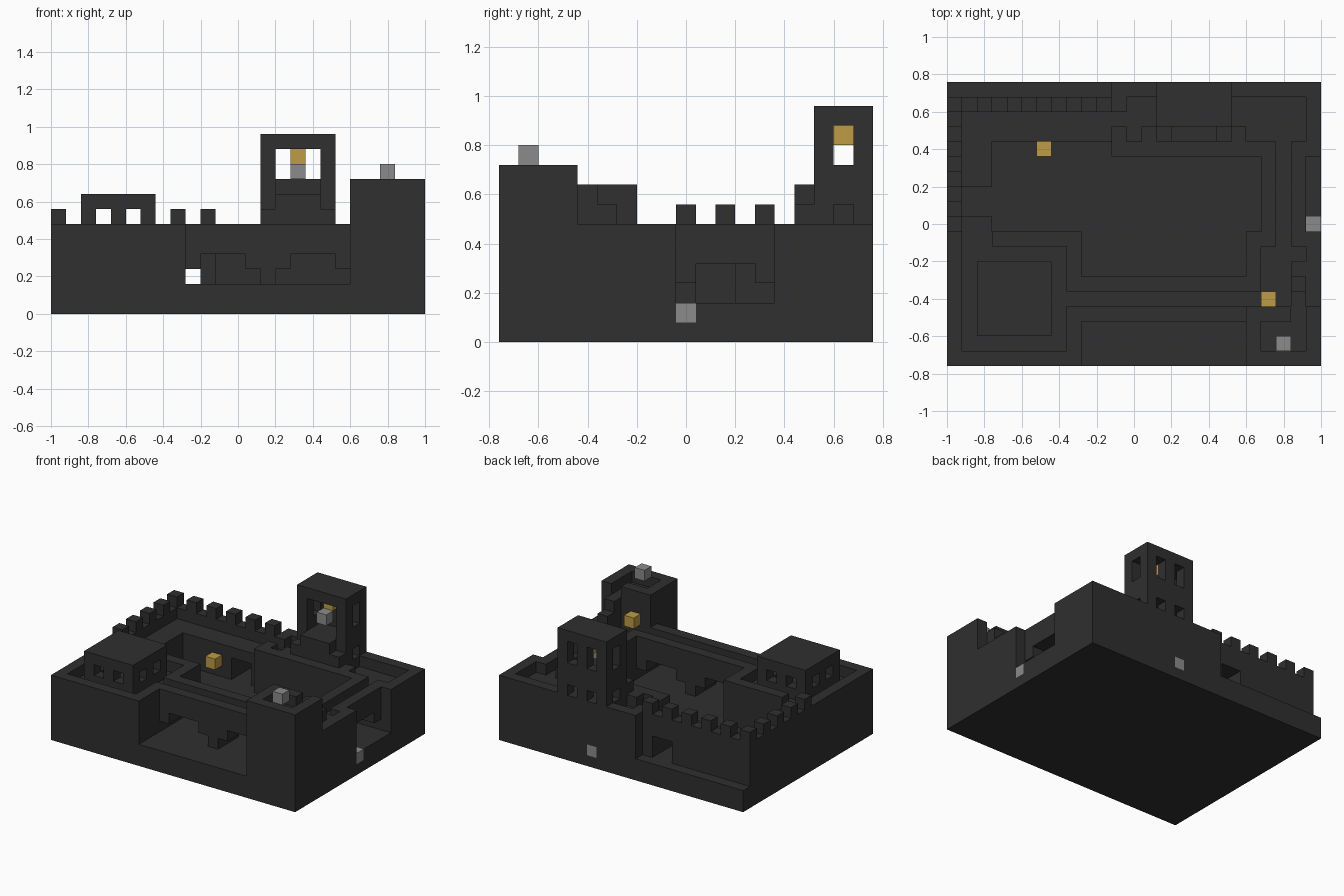
import bpy, bmesh
from math import radians
from mathutils import Vector

old = bpy.data.objects.get("Cube")
if old:
    bpy.data.objects.remove(old, do_unlink=True)

UNIT = 0.08                          # edge of one block
ORIGIN = Vector((-1.0, -0.76, 0.0))
STEPS = [Vector(v) for v in ((1, 0, 0), (0, 1, 0), (0, 0, 1))]


def material(name, colour):
    mat = bpy.data.materials.new(name)
    mat.use_nodes = True
    mat.diffuse_color = (*colour, 1)
    shader = next(n for n in mat.node_tree.nodes if n.type == 'BSDF_PRINCIPLED')
    shader.inputs["Base Color"].default_value = (*colour, 1)
    return mat


stone = material("dark stone", (0.029, 0.029, 0.029))
grey = material("grey marker", (0.26, 0.26, 0.26))
gold = material("gold marker", (0.52, 0.33, 0.06))


def box(x0, x1, y0, y1, z0, z1):
    """Set of unit blocks filling a range of the grid."""
    return {(x, y, z) for x in range(x0, x1)
            for y in range(y0, y1) for z in range(z0, z1)}


def block(x, y, z):
    return {(x, y, z)}


FLOOR, WALK, TOP = 2, 5, 6           # courtyard, wall walk and parapet heights


def wall(x0, x1, y0, y1, top=TOP):
    return box(x0, x1, y0, y1, FLOOR, top)


def trench(x0, x1, y0, y1):
    """Wall walk sunk one block below the parapet."""
    return box(x0, x1, y0, y1, WALK, TOP)


def arch(start, along_x, near, far):
    """Stepped arch five blocks wide, through the wall from near to far."""
    cut = set()
    for inset, z in ((0, FLOOR), (1, FLOOR + 1)):
        a, b = start + inset, start + 5 - inset
        cut |= box(a, b, near, far, z, z + 1) if along_x else box(near, far, a, b, z, z + 1)
    return cut


parts = {}

# Markers
markers = {
    "roof_marker": (block(22, 1, 9), grey),
    "tower_marker": (block(16, 16, 9), grey),
    "side_marker": (block(24, 9, 1), grey),
    "back_marker": (block(15, 18, 1), grey),
    "tower_prize": (block(16, 17, 10), gold),
    "walk_prize": (block(21, 4, 6), gold),
    "courtyard_prize": (block(6, 14, 3), gold),
}

# Ground slab
parts["foundation"] = box(0, 25, 0, 19, 0, FLOOR) - block(24, 9, 1) - block(15, 18, 1)

# Front wall with two arches and its walk
parts["front_wall"] = (wall(9, 20, 3, 6) - arch(9, True, 3, 6)
                       - arch(15, True, 3, 6) - trench(9, 20, 4, 5))

# Left side wall with one arch
parts["left_wall"] = wall(21, 24, 9, 14) - arch(9, False, 21, 24) - trench(22, 23, 9, 14)

# Front left bastion with roof platform and stairs
bastion = wall(20, 25, 0, 9) - trench(20, 24, 4, 5) - trench(21, 24, 5, 8) - trench(22, 23, 8, 9)
bastion |= box(20, 25, 0, 4, TOP, 9)
bastion -= box(21, 24, 1, 3, 8, 9) | box(23, 24, 3, 4, 8, 9)
parts["front_left_bastion"] = bastion
parts["bastion_stairs"] = set()
for n in range(3):
    parts["bastion_stairs"] |= box(23, 24, 4 + n, 5 + n, WALK, 8 - n)

# Back left wall and corner walk
parts["back_left_wall"] = (wall(11, 25, 14, 19) - trench(19, 24, 15, 18)
                           - trench(12, 14, 15, 18) - trench(11, 12, 16, 17)
                           - trench(22, 23, 14, 15))

# Stairs rising from both sides to the tower entrance
stairs = box(15, 18, 15, 16, TOP, 8)
for low, high in ((13, 14), (19, 18)):
    stairs |= block(low, 15, WALK) | block(high, 15, TOP)
parts["tower_stairs"] = stairs

# Watch tower
tower = box(14, 19, 16, 19, TOP, 12)
tower -= box(15, 18, 16, 18, 8, 11) | box(15, 18, 17, 18, TOP, 7)
for z0, z1 in ((TOP, 7), (9, 11)):
    tower -= box(14, 19, 17, 18, z0, z1)
    for x in (15, 17):
        tower -= box(x, x + 1, 18, 19, z0, z1)
parts["watch_tower"] = tower

# Front right corner with walk around a small keep
parts["front_right_corner"] = (wall(0, 9, 0, 9) - trench(1, 8, 1, 8)
                               - trench(8, 9, 4, 5) - trench(1, 3, 8, 9))
keep = box(2, 7, 2, 7, WALK, 8) - box(3, 6, 3, 6, WALK, 7)
for n in (3, 5):
    keep -= box(n, n + 1, 2, 7, TOP, 7) | box(2, 7, n, n + 1, TOP, 7)
parts["keep"] = keep

# Right and back right walls, their walks and the back door
parts["right_wall"] = wall(0, 1, 9, 18) | wall(1, 3, 9, 10, WALK) | wall(1, 3, 12, 15, WALK)
parts["back_right_wall"] = ((wall(1, 11, 17, 18) | wall(1, 11, 15, 17, WALK))
                            - box(8, 10, 15, 18, FLOOR, 4))

# Merlons
parts["merlons"] = ({(x, 17, TOP) for x in range(0, 11, 2)}
                    | {(0, y, TOP) for y in range(9, 17, 2)})

filled = set().union(*parts.values(), *(cells for cells, _ in markers.values()))


def build(name, cells, mat):
    """Skin the outside of a group of blocks and merge flat faces."""
    bm = bmesh.new()
    for cell in sorted(cells):
        for axis in range(3):
            for side in (0, 1):
                step = STEPS[axis] * (1 if side else -1)
                if tuple(int(v) for v in Vector(cell) + step) in filled:
                    continue
                u, v = STEPS[(axis + 1) % 3], STEPS[(axis + 2) % 3]
                p = Vector(cell) + STEPS[axis] * side
                loop = [p, p + u, p + u + v, p + v]
                if not side:
                    loop.reverse()
                bm.faces.new([bm.verts.new(ORIGIN + q * UNIT) for q in loop])
    bmesh.ops.remove_doubles(bm, verts=bm.verts, dist=UNIT / 100)
    bmesh.ops.dissolve_limit(bm, angle_limit=radians(1), verts=bm.verts, edges=bm.edges)
    mesh = bpy.data.meshes.new(name)
    bm.to_mesh(mesh)
    bm.free()
    mesh.materials.append(mat)
    bpy.context.collection.objects.link(bpy.data.objects.new(name, mesh))


for name, cells in parts.items():
    build(name, cells, stone)
for name, (cells, mat) in markers.items():
    build(name, cells, mat)
